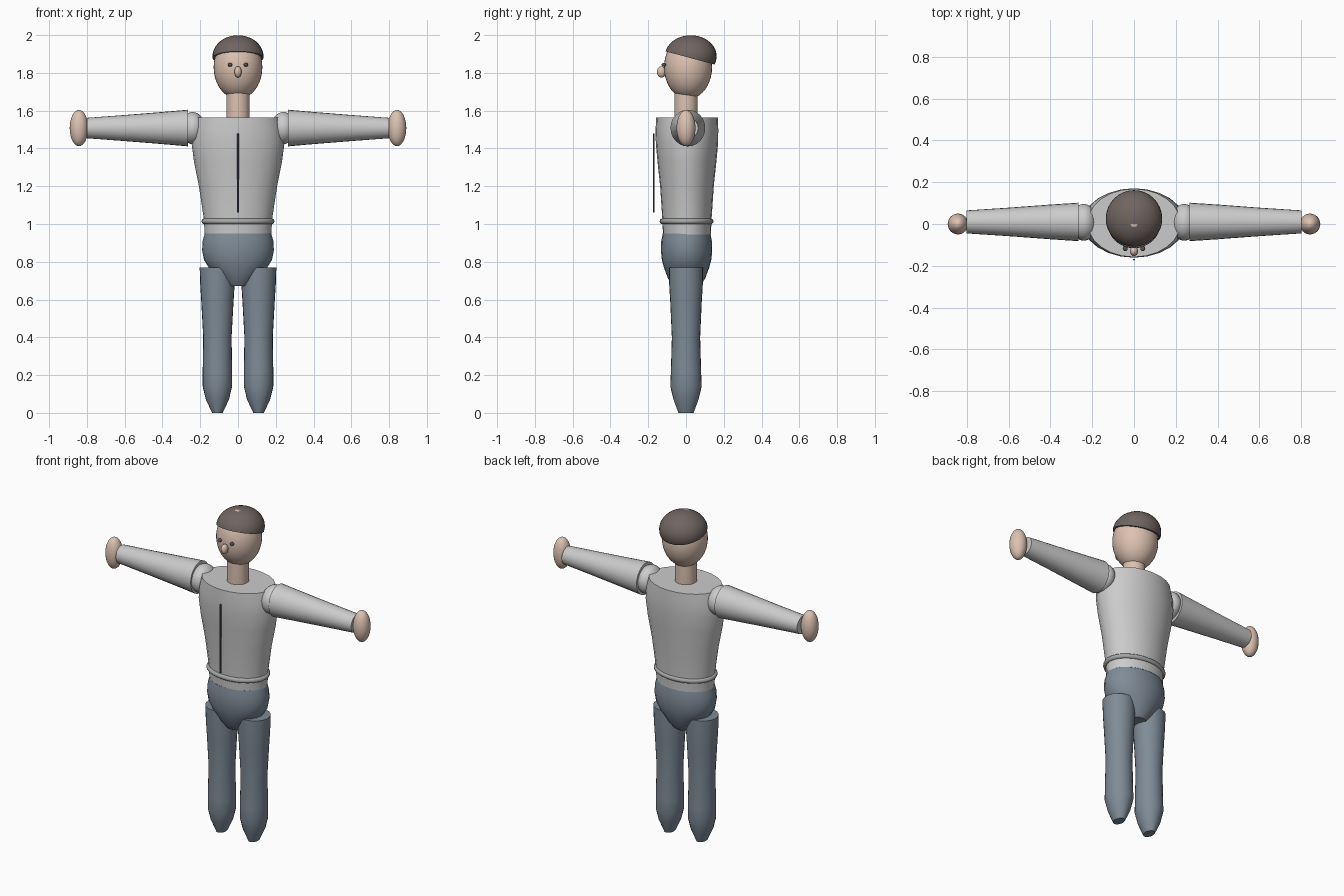
import bpy, bmesh, math
from mathutils import Vector, Matrix

if "Cube" in bpy.data.objects:
    bpy.data.objects.remove(bpy.data.objects["Cube"])


def material(name, rgb):
    m = bpy.data.materials.new(name)
    m.diffuse_color = (*rgb, 1)
    m.use_nodes = True
    m.node_tree.nodes["Principled BSDF"].inputs["Base Color"].default_value = m.diffuse_color
    return m


SKIN = material("skin", (0.72, 0.54, 0.44))
TROUSER = material("trouser", (0.21, 0.26, 0.31))
HAIR = material("hair", (0.16, 0.13, 0.12))
DARK = material("dark", (0.08, 0.09, 0.10))
BELT = material("hem", (0.38, 0.39, 0.39))


def finish(bm, name, mat=None, angle=40):
    bmesh.ops.recalc_face_normals(bm, faces=bm.faces)
    me = bpy.data.meshes.new(name)
    bm.to_mesh(me)
    bm.free()
    ob = bpy.data.objects.new(name, me)
    bpy.context.collection.objects.link(ob)
    if mat:
        me.materials.append(mat)
    bpy.ops.object.select_all(action='DESELECT')
    ob.select_set(True)
    bpy.context.view_layer.objects.active = ob
    bpy.ops.object.shade_smooth_by_angle(angle=math.radians(angle))
    return ob


def loft(name, rings, mat=None, centre=(0, 0), seg=24, along_x=0):
    """Elliptical rings (position, radius a, radius b) along z, or along x with sign along_x."""
    bm = bmesh.new()
    loops = []
    for t, a, b in rings:
        loop = []
        for i in range(seg):
            w = 2 * math.pi * i / seg
            p, q = centre[0] + a * math.cos(w), centre[1] + b * math.sin(w)
            loop.append(bm.verts.new((along_x * t, p, q) if along_x else (p, q, t)))
        loops.append(loop)
    for lo, hi in zip(loops, loops[1:]):
        for i in range(seg):
            j = (i + 1) % seg
            bm.faces.new((lo[i], lo[j], hi[j], hi[i]))
    bm.faces.new(loops[0])
    bm.faces.new(loops[-1])
    return finish(bm, name, mat)


def ball(name, centre, radii, mat=None, seg=24, cut=None):
    bm = bmesh.new()
    m = Matrix.Translation(centre) @ Matrix.Diagonal((*radii, 1))
    bmesh.ops.create_uvsphere(bm, u_segments=seg, v_segments=seg // 2 + 4, radius=1, matrix=m)
    if cut:  # keep only the part above a slanted plane
        bmesh.ops.bisect_plane(bm, geom=bm.verts[:] + bm.edges[:] + bm.faces[:],
                               plane_co=cut[0], plane_no=cut[1], clear_inner=True)
        bmesh.ops.holes_fill(bm, edges=[e for e in bm.edges if e.is_boundary])
    return finish(bm, name, mat)


# Head, hair and face
ball("head", (0, 0.011, 1.83), (0.129, 0.127, 0.168), SKIN, 32)
ball("hair", (0, 0.025, 1.888), (0.135, 0.137, 0.111), HAIR, 32,
     cut=(Vector((0, 0, 1.885)), Vector((0, 0.27, 1))))
ball("nose", (0, -0.13, 1.805), (0.019, 0.024, 0.03), SKIN, 16)
loft("neck", [(1.56, 0.062, 0.062), (1.72, 0.062, 0.062)], SKIN)

# Jumper body
loft("torso", [(0.945, 0.177, 0.127), (1.02, 0.18, 0.13), (1.2, 0.207, 0.142),
               (1.33, 0.233, 0.156), (1.43, 0.246, 0.165), (1.5, 0.24, 0.166),
               (1.565, 0.222, 0.163)], centre=(0, 0.005))

# Rolled hem
bm = bmesh.new()
R, S = 32, 10
grid = []
for i in range(R):
    u = 2 * math.pi * i / R
    row = []
    for k in range(S):
        v = 2 * math.pi * k / S
        d = 0.015 * math.cos(v)
        row.append(bm.verts.new(((0.178 + d) * math.cos(u), (0.128 + d) * math.sin(u) + 0.003,
                                 1.014 + 0.015 * math.sin(v))))
    grid.append(row)
for i in range(R):
    for k in range(S):
        a, b = grid[i], grid[(i + 1) % R]
        bm.faces.new((a[k], b[k], b[(k + 1) % S], a[(k + 1) % S]))
finish(bm, "hem", BELT)

# Front zip
loft("zip", [(1.06, 0.005, 0.004), (1.48, 0.005, 0.004)], DARK, (0, -0.17), 8)

# Hips
loft("hips", [(0.672, 0.062, 0.07), (0.71, 0.1, 0.098), (0.77, 0.155, 0.12), (0.81, 0.18, 0.131),
              (0.86, 0.19, 0.136), (0.91, 0.187, 0.134), (0.95, 0.176, 0.126)],
     TROUSER, (0, 0.003))

# Mirrored parts
for side, s in (("left", 1), ("right", -1)):
    ball(side + "_eye", (s * 0.042, -0.118, 1.843), (0.012, 0.012, 0.01), DARK, 12)
    loft(side + "_sleeve", [(0.265, 0.092, 0.097), (0.4, 0.083, 0.085), (0.6, 0.068, 0.069),
                            (0.8, 0.055, 0.054)], centre=(0.01, 1.508), along_x=s)
    ball(side + "_shoulder", (s * 0.24, 0.008, 1.508), (0.065, 0.088, 0.085))
    ball(side + "_hand", (s * 0.842, 0, 1.508), (0.049, 0.05, 0.096), SKIN)
    loft(side + "_leg", [(0, 0.028, 0.04), (0.07, 0.061, 0.066), (0.14, 0.078, 0.083),
                         (0.22, 0.078, 0.08), (0.4, 0.075, 0.075), (0.58, 0.085, 0.083),
                         (0.68, 0.091, 0.089), (0.77, 0.094, 0.09)], TROUSER, (s * 0.109, 0))
